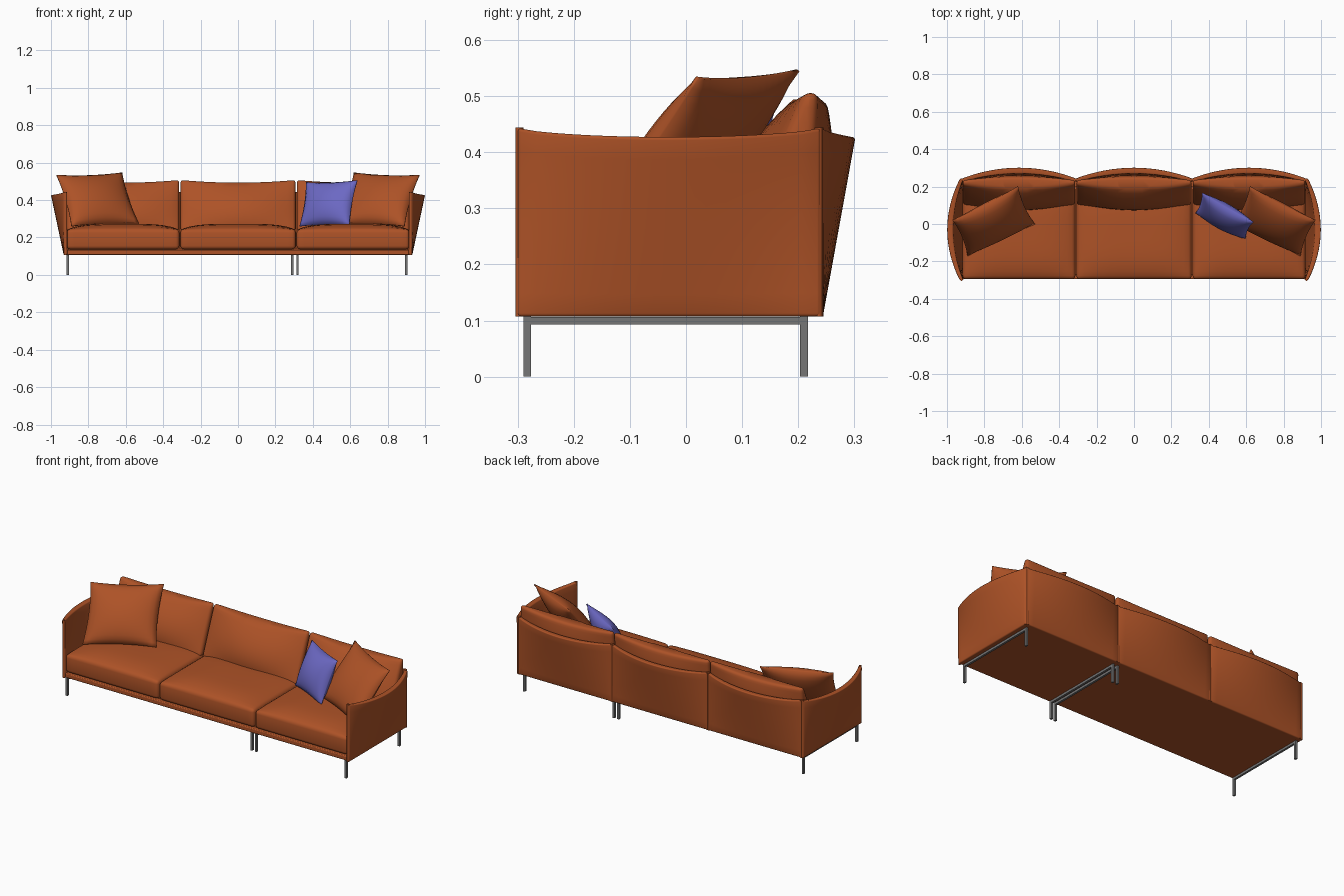
import bpy, bmesh
from mathutils import Vector

if "Cube" in bpy.data.objects:
    bpy.data.objects.remove(bpy.data.objects["Cube"], do_unlink=True)


def material(name, rgb):
    m = bpy.data.materials.new(name)
    m.use_nodes = True
    m.diffuse_color = (*rgb, 1)
    m.node_tree.nodes["Principled BSDF"].inputs["Base Color"].default_value = (*rgb, 1)
    return m


RUST = material("rust_fabric", (0.42, 0.085, 0.02))
BLUE = material("blue_fabric", (0.15, 0.14, 0.55))
METAL = material("grey_metal", (0.18, 0.18, 0.18))


def block(name, cells, shape, mat=RUST, bevel=0.0, smooth=True):
    """Cut a unit cube into cells per axis, then bend it with shape(u, v, w)."""
    bm = bmesh.new()
    bmesh.ops.create_cube(bm, size=2)
    for axis, n in enumerate(cells):
        normal = Vector((0, 0, 0))
        normal[axis] = 1
        for i in range(1, n):
            bmesh.ops.bisect_plane(bm, geom=bm.verts[:] + bm.edges[:] + bm.faces[:],
                                   plane_co=normal * (2 * i / n - 1), plane_no=normal)
    for v in bm.verts:
        v.co = Vector(shape(*v.co))
    bmesh.ops.recalc_face_normals(bm, faces=bm.faces[:])
    for f in bm.faces:
        f.smooth = smooth
    me = bpy.data.meshes.new(name)
    bm.to_mesh(me)
    bm.free()
    me.materials.append(mat)
    ob = bpy.data.objects.new(name, me)
    bpy.context.collection.objects.link(ob)
    if bevel:
        mod = ob.modifiers.new("soft_edges", 'BEVEL')
        mod.width = bevel
        mod.segments = 3
        mod.limit_method = 'ANGLE'
        mod.angle_limit = 0.8
    return ob


def box(name, lo, hi, mat=RUST, bevel=0.0):
    mid, half = (Vector(lo) + Vector(hi)) / 2, (Vector(hi) - Vector(lo)) / 2
    return block(name, (1, 1, 1),
                 lambda u, v, w: mid + Vector((u * half.x, v * half.y, w * half.z)),
                 mat, bevel, False)


def panel_shape(u, v, w, bulge):
    """Upright panel leaning outward: returns its outward offset and height."""
    t, arch = (w + 1) / 2, 1 - u * u
    out = v * (0.01 + 0.006 * arch * t) + bulge * arch * t
    return out, 0.107 + t * (0.336 - 0.016 * arch ** 0.7)


def seat_shape(cx, half):
    def shape(u, v, w):
        crown = 0.03 * (1 - u ** 4) * (1 - v ** 4) * (w + 1) / 2
        return cx + u * half, -0.045 + v * 0.25, 0.19 + w * 0.053 + crown
    return shape


def back_cushion_shape(cx, half):
    def shape(u, v, w):
        t, arch = (w + 1) / 2, 1 - u * u
        belly = 4 * t * (1 - t)
        front = 0.10 + 0.11 * t - arch * (0.02 + 0.045 * belly)
        back = 0.215 + 0.02 * t + arch * (0.015 + 0.02 * belly)
        s = (v + 1) / 2
        return cx + u * half, front + (back - front) * s, 0.235 + t * (0.272 - 0.014 * arch)
    return shape


def pillow(name, low_a, low_b, top_a, top_b, thick, mat):
    a, b, c, d = (Vector(p) for p in (low_a, low_b, top_a, top_b))
    normal = (b - a).cross(c - a).normalized()

    def shape(u, v, w):
        # sides pinch inwards between the pointed corners
        s = (u * (1 - 0.06 * (1 - v * v)) + 1) / 2
        t = (v * (1 - 0.06 * (1 - u * u)) + 1) / 2
        puff = 0.003 + thick * ((1 - u * u) * (1 - v * v)) ** 0.6
        return a.lerp(b, s).lerp(c.lerp(d, s), t) + normal * puff * w
    return block(name, (16, 16, 1), shape, mat)


def cord(name, x, y):
    """Upright piping along a panel edge."""
    bpy.ops.mesh.primitive_cylinder_add(vertices=12, radius=0.007, depth=0.337,
                                        location=(x, y, 0.2755))
    ob = bpy.context.object
    ob.name = name
    ob.data.materials.append(RUST)
    bpy.ops.object.shade_smooth_by_angle()


# Base slab
box("base", (-0.925, -0.295, 0.107), (0.925, 0.238, 0.133), RUST, 0.005)
box("base_core", (-0.91, -0.27, 0.13), (0.91, 0.2, 0.145))

# Three sections: seat, back cushion and bowed back panel
for label, cx in (("right", -0.615), ("middle", 0), ("left", 0.615)):
    half = 0.31 if cx == 0 else 0.303
    block(label + "_seat_cushion", (14, 12, 1), seat_shape(cx, half - 0.002), RUST, 0.018)
    block(label + "_back_cushion", (14, 1, 10), back_cushion_shape(cx, half - 0.003), RUST, 0.014)

    def back_shape(u, v, w):
        out, z = panel_shape(u, v, w, 0.052)
        return cx + u * half, 0.234 + out, z
    block(label + "_back_panel", (16, 1, 8), back_shape, RUST, 0.006)
    for side in (-1, 1):
        cord(label + "_back_piping", cx + side * (half - 0.004), 0.238)

# Bowed arms, with piping front and back
for label, side in (("right", -1), ("left", 1)):
    def arm_shape(u, v, w):
        out, z = panel_shape(u, v, w, 0.062)
        return side * (0.922 + out), -0.03 + u * 0.27, z
    block(label + "_arm", (16, 1, 8), arm_shape, RUST, 0.006)
    cord(label + "_arm_front_piping", side * 0.922, -0.297)
    cord(label + "_arm_back_piping", side * 0.924, 0.236)

    # Large throw pillows leaning into the corners
    pillow(label + "_throw_pillow", (side * 0.89, -0.17, 0.26), (side * 0.53, 0.0, 0.275),
           (side * 0.97, 0.02, 0.533), (side * 0.62, 0.2, 0.546), 0.06, RUST)

# Small accent pillow
pillow("accent_pillow", (0.33, 0.06, 0.26), (0.595, -0.08, 0.265),
       (0.365, 0.165, 0.495), (0.638, 0.01, 0.505), 0.055, BLUE)

# Metal leg frames: two legs joined by a bar
for i, x in enumerate((-0.91, 0.29, 0.318, 0.9)):
    for label, y in (("front", -0.283), ("back", 0.21)):
        box(f"{label}_leg_{i + 1}", (x - 0.006, y - 0.007, 0), (x + 0.006, y + 0.007, 0.107), METAL)
    box(f"leg_bar_{i + 1}", (x - 0.006, -0.283, 0.093), (x + 0.006, 0.21, 0.106), METAL)
